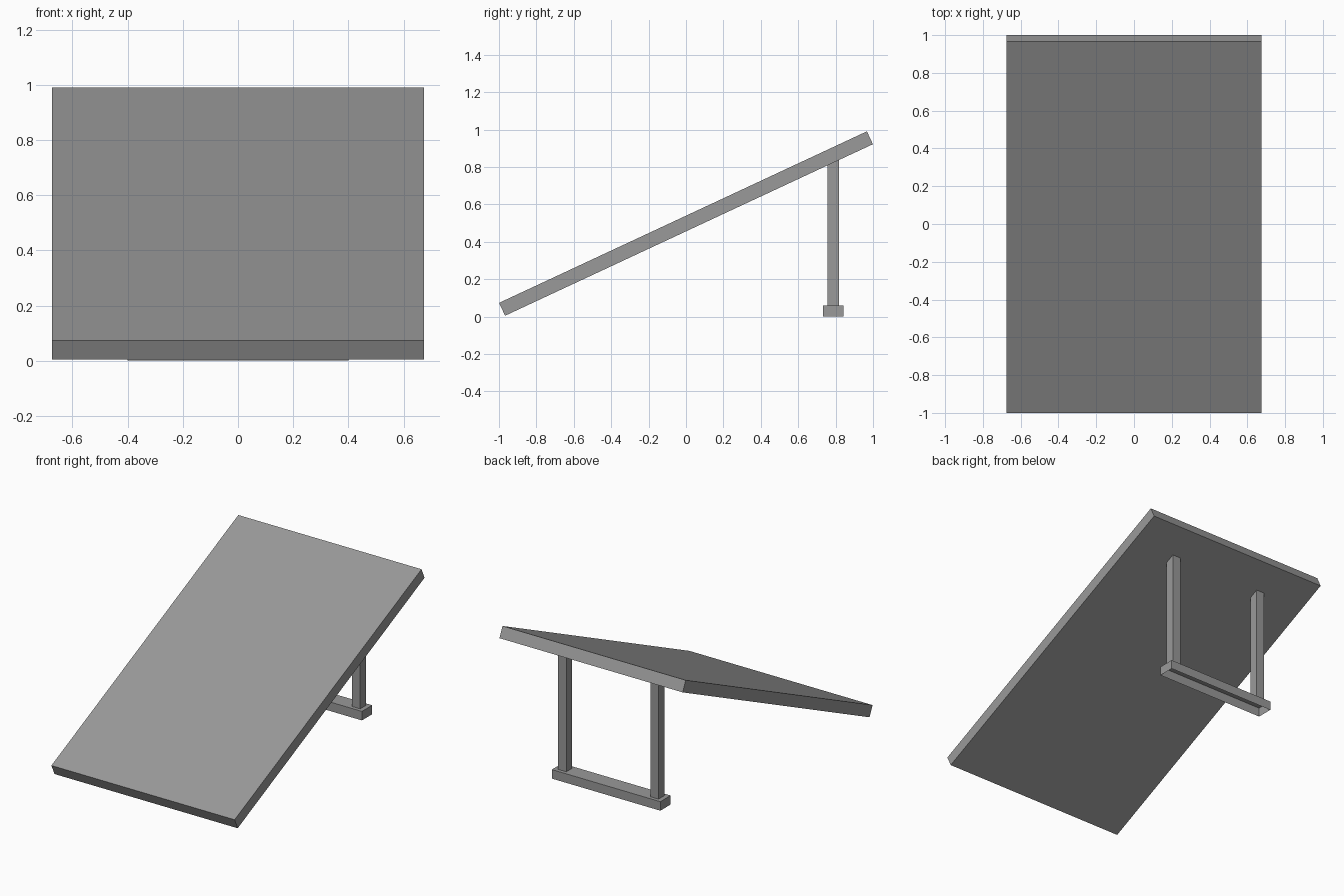
import bpy
import bmesh
import math
from mathutils import Matrix, Vector

default_cube = bpy.data.objects.get("Cube")
if default_cube:
    bpy.data.objects.remove(default_cube, do_unlink=True)

# Single flat colour
grey = bpy.data.materials.new("plain grey")
grey.use_nodes = True
colour = (0.32, 0.32, 0.32, 1)
grey.diffuse_color = colour
grey.node_tree.nodes["Principled BSDF"].inputs["Base Color"].default_value = colour


def box(name, size, centre, tilt=0.0, open_bottom=False):
    """Flat-faced box, optionally tilted about x or left open underneath."""
    bm = bmesh.new()
    bmesh.ops.create_cube(bm, size=1, matrix=Matrix.Diagonal((*size, 1)))
    if open_bottom:
        under = [f for f in bm.faces if f.normal.z < -0.9]
        bmesh.ops.delete(bm, geom=under, context='FACES_ONLY')
    mesh = bpy.data.meshes.new(name)
    bm.to_mesh(mesh)
    bm.free()
    mesh.materials.append(grey)
    obj = bpy.data.objects.new(name, mesh)
    obj.location = Vector(centre)
    obj.rotation_euler.x = tilt
    bpy.context.collection.objects.link(obj)
    return obj


# Sloping board
box("ramp_board", (1.35, 2.17, 0.076), (0, 0, 0.498), tilt=math.radians(25))

# Hollow foot beam under the raised end
box("foot_beam", (0.80, 0.108, 0.06), (0, 0.787, 0.03), open_bottom=True)

# Pair of upright posts, reaching just into the board
for side, x in (("left", 0.34), ("right", -0.34)):
    box(f"{side}_post", (0.06, 0.06, 0.78), (x, 0.787, 0.45))
